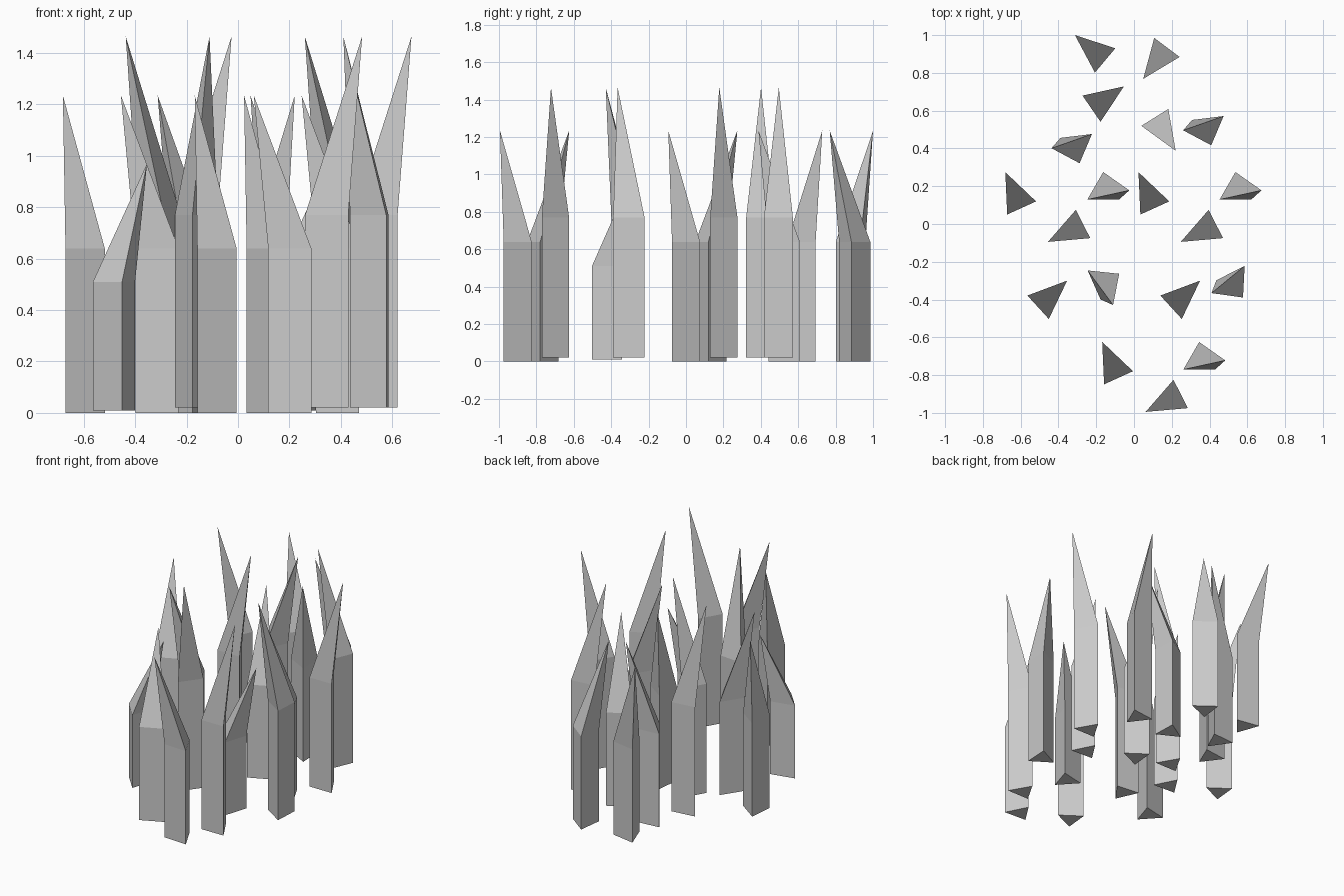
import bpy
import bmesh
from math import radians, cos, sin

cube = bpy.data.objects.get("Cube")
if cube:
    bpy.data.objects.remove(cube, do_unlink=True)

# Single flat grey
grey = bpy.data.materials.new("plain_grey")
grey.use_nodes = True
colour = (0.6, 0.6, 0.6, 1)
grey.diffuse_color = colour
grey.node_tree.nodes["Principled BSDF"].inputs["Base Color"].default_value = colour

RADIUS = 0.097

# Blade kinds: base z, shoulder z, tip z, tip reach, turn of the prism against the lean
KINDS = {
    "tall": (0.02, 0.77, 1.465, 0.138, 90),
    "medium": (0.0, 0.64, 1.235, 0.16, 0),
    "short": (0.01, 0.51, 0.97, 0.16, 0),
}


def blade(name, kind, x, y, lean):
    """Three-sided prism that tapers to one leaning point."""
    low, shoulder, top, reach, turn = KINDS[kind]
    angles = [radians(lean + turn + 120 * i) for i in range(3)]
    bm = bmesh.new()
    rings = [[bm.verts.new((x + RADIUS * cos(a), y + RADIUS * sin(a), z))
              for a in angles] for z in (low, shoulder)]
    a = radians(lean)
    tip = bm.verts.new((x + reach * cos(a), y + reach * sin(a), top))
    base, upper = rings
    bm.faces.new(base[::-1])
    for i in range(3):
        j = (i + 1) % 3
        bm.faces.new((base[i], base[j], upper[j], upper[i]))
        bm.faces.new((upper[i], upper[j], tip))
    bmesh.ops.recalc_face_normals(bm, faces=bm.faces)
    mesh = bpy.data.meshes.new(name)
    bm.to_mesh(mesh)
    bm.free()
    mesh.materials.append(grey)
    obj = bpy.data.objects.new(name, mesh)
    bpy.context.collection.objects.link(obj)


# Where each blade stands, grouped by kind and direction of lean
GROUPS = [
    ("medium", 114.5, [(-0.615, 0.129), (0.09, 0.129), (-0.102, -0.77)]),
    ("medium", 207, [(-0.313, -0.022), (0.39, -0.022), (0.204, -0.922)]),
    ("medium", 140, [(-0.19, 0.897)]),
    ("medium", 233, [(0.145, 0.896)]),
    ("medium", 34.5, [(-0.185, 0.638)]),
    ("medium", -58, [(0.136, 0.523)]),
    ("short", 42.5, [(-0.472, -0.408), (0.232, -0.408)]),
    ("tall", 0, [(-0.163, 0.178), (0.537, 0.178), (0.345, -0.722)]),
    ("tall", 187, [(-0.3, 0.418), (0.397, 0.513)]),
    ("tall", 207, [(0.533, -0.303)]),
    ("tall", 294, [(-0.167, -0.303)]),
]

count = 0
for kind, lean, spots in GROUPS:
    for x, y in spots:
        count += 1
        blade(f"{kind}_grass_blade_{count}", kind, x, y, lean)
